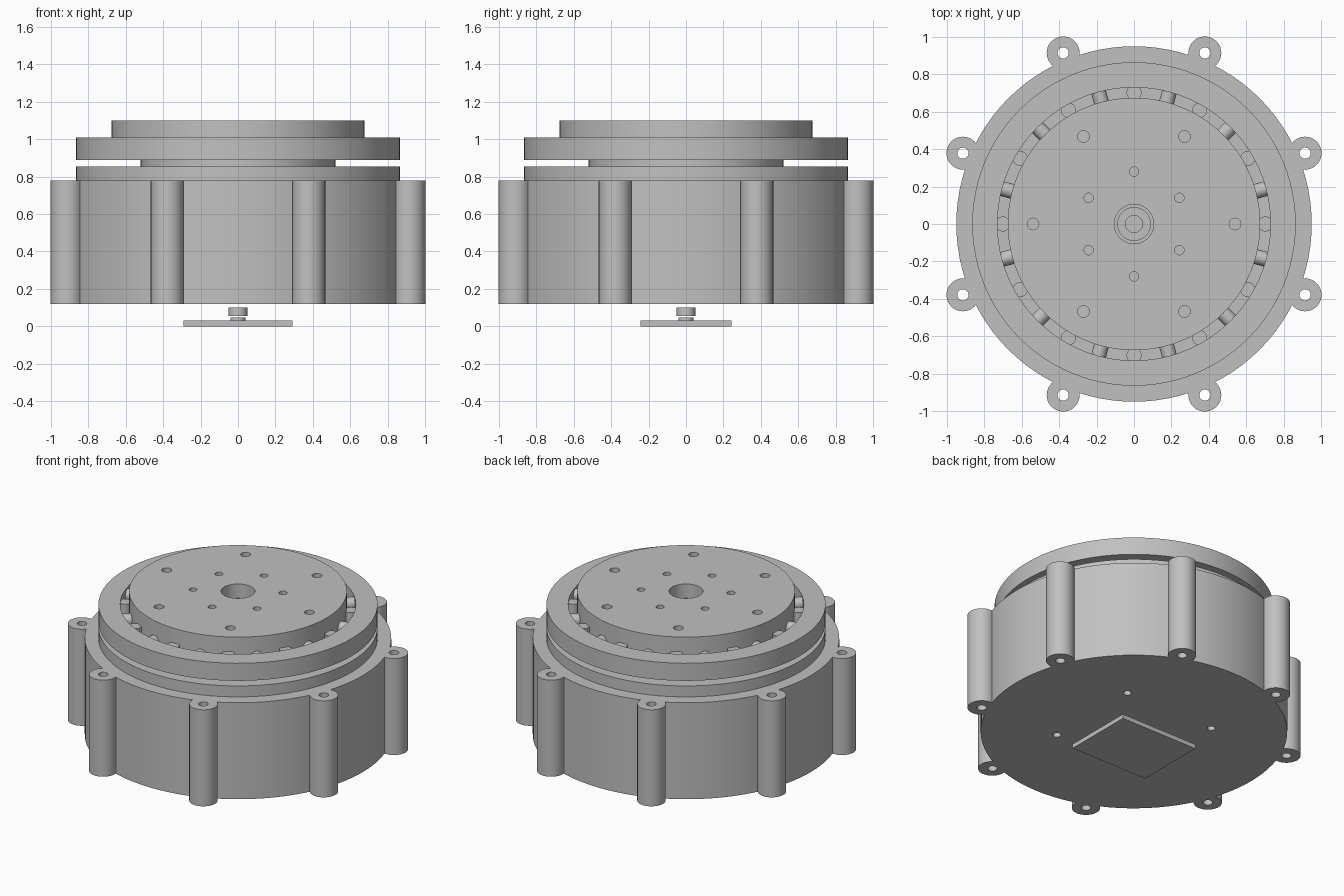
import bpy, bmesh, math
from mathutils import Matrix, Vector

if "Cube" in bpy.data.objects:
    bpy.data.objects.remove(bpy.data.objects["Cube"], do_unlink=True)

metal = bpy.data.materials.new("grey metal")
metal.use_nodes = True
grey = (0.53, 0.53, 0.53, 1)
metal.diffuse_color = grey
metal.node_tree.nodes["Principled BSDF"].inputs["Base Color"].default_value = grey


def finish(name, bm):
    bmesh.ops.recalc_face_normals(bm, faces=bm.faces)
    mesh = bpy.data.meshes.new(name)
    bm.to_mesh(mesh)
    bm.free()
    mesh.materials.append(metal)
    obj = bpy.data.objects.new(name, mesh)
    bpy.context.collection.objects.link(obj)
    return obj


def lathe(name, profile, segs=96, closed=False):
    """Spin (radius, z) points around z; closed profiles make rings."""
    bm = bmesh.new()
    verts = [bm.verts.new((r, 0, z)) for r, z in profile]
    pairs = list(zip(verts, verts[1:] + verts[:1]))
    edges = [bm.edges.new(p) for p in (pairs if closed else pairs[:-1])]
    bmesh.ops.spin(bm, geom=verts + edges, cent=(0, 0, 0), axis=(0, 0, 1),
                   angle=math.tau, steps=segs, use_merge=True)
    bmesh.ops.remove_doubles(bm, verts=bm.verts, dist=1e-5)
    return finish(name, bm)


def tube(name, inner, outer, z0, z1, segs=96):
    return lathe(name, [(inner, z0), (outer, z0), (outer, z1), (inner, z1)], segs, True)


def circle(radius, count, start):
    for i in range(count):
        a = math.radians(start) + math.tau * i / count
        yield radius * math.cos(a), radius * math.sin(a)


def pins(name, spots, radius, z0, z1, segs=32):
    """Upright cylinders at the given spots, in one mesh."""
    bm = bmesh.new()
    for x, y in spots:
        bmesh.ops.create_cone(bm, cap_ends=True, segments=segs, radius1=radius, radius2=radius,
                              depth=z1 - z0, matrix=Matrix.Translation((x, y, (z0 + z1) / 2)))
    return finish(name, bm)


def combine(obj, tool, operation):
    mod = obj.modifiers.new("combine", 'BOOLEAN')
    mod.operation, mod.solver, mod.object = operation, 'EXACT', tool
    bpy.context.view_layer.objects.active = obj
    bpy.ops.object.modifier_apply(modifier=mod.name)
    bpy.data.objects.remove(tool, do_unlink=True)


# Housing with a stepped top, eight bolt lugs and four blind holes below
housing = lathe("housing", [(0, 0.12), (0.95, 0.12), (0.95, 0.78), (0.865, 0.78),
                            (0.865, 0.855), (0, 0.855)])
lugs = list(circle(0.99, 8, 22.5))
combine(housing, pins("lugs", lugs, 0.088, 0.12, 0.78), 'UNION')
combine(housing, pins("lug_holes", lugs, 0.03, 0.05, 0.9), 'DIFFERENCE')
combine(housing, pins("base_holes", circle(0.48, 4, 45), 0.025, 0.05, 0.24), 'DIFFERENCE')

# Output flange on a narrower neck, with a centre bore and two bolt circles
flange = tube("output_flange", 0.105, 0.675, 0.89, 1.1)
combine(flange, pins("outer_bolt_holes", circle(0.54, 6, 0), 0.031, 0.98, 1.2), 'DIFFERENCE')
combine(flange, pins("inner_bolt_holes", circle(0.28, 6, 30), 0.025, 0.98, 1.2), 'DIFFERENCE')
neck = tube("output_neck", 0.105, 0.52, 0.855, 0.89)
shaft = tube("centre_shaft", 0.045, 0.09, 0.855, 1.01, 48)

# Outer bearing ring and its crossed rollers
bearing = tube("bearing_ring", 0.73, 0.865, 0.89, 1.01)
bm = bmesh.new()
for i, (x, y) in enumerate(circle(0.7025, 24, 0)):
    axis = Vector((x, y, 0)) if i % 2 else Vector((0, 0, 1))
    turn = Vector((0, 0, 1)).rotation_difference(axis).to_matrix().to_4x4()
    bmesh.ops.create_cone(bm, cap_ends=True, segments=32, radius1=0.04, radius2=0.04,
                          depth=0.08, matrix=Matrix.Translation((x, y, 0.96)) @ turn)
rollers = finish("bearing_rollers", bm)

# Sensor board below the housing, with its chip and magnet
bm = bmesh.new()
bmesh.ops.create_cube(bm, size=1, matrix=Matrix.Translation((0, 0, 0.015))
                      @ Matrix.Diagonal((0.585, 0.485, 0.03, 1)))
board = finish("sensor_board", bm)
chip = pins("sensor_chip", [(0, 0)], 0.04, 0.03, 0.048, 48)
magnet = pins("sensor_magnet", [(0, 0)], 0.05, 0.055, 0.1, 48)

# Smooth the round walls and keep the rims sharp
bpy.ops.object.select_all(action='DESELECT')
for obj in (housing, flange, neck, shaft, bearing, rollers, board, chip, magnet):
    obj.select_set(True)
bpy.context.view_layer.objects.active = housing
bpy.ops.object.shade_smooth_by_angle(angle=math.radians(30))
